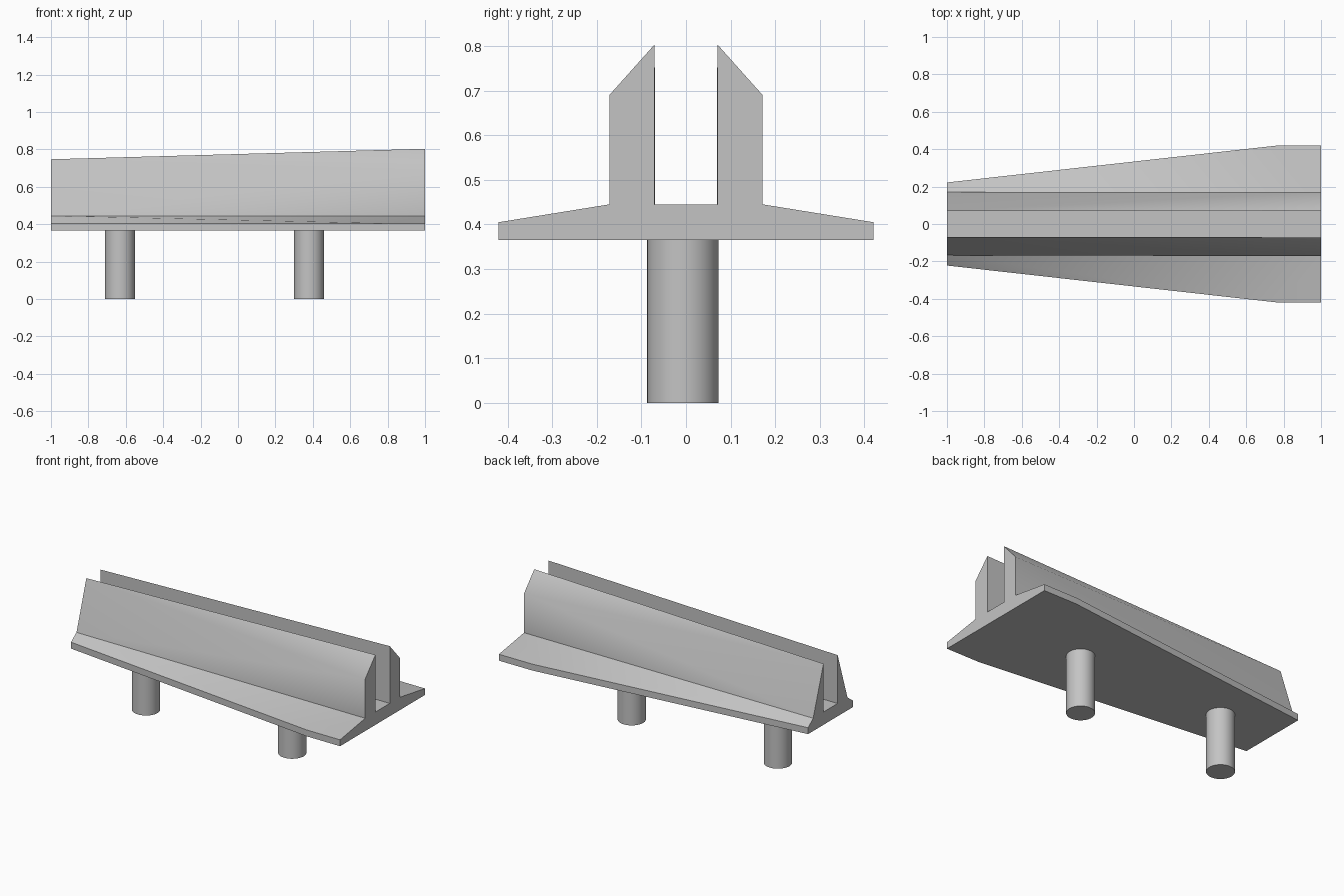
import bpy, bmesh, math

if "Cube" in bpy.data.objects:
    bpy.data.objects.remove(bpy.data.objects["Cube"])

grey = bpy.data.materials.new("plain grey")
grey.use_nodes = True
GREY = (0.55, 0.55, 0.55, 1)
grey.diffuse_color = GREY
grey.node_tree.nodes["Principled BSDF"].inputs["Base Color"].default_value = GREY


def finish(bm, name, angle=30):
    bmesh.ops.recalc_face_normals(bm, faces=bm.faces)
    mesh = bpy.data.meshes.new(name)
    bm.to_mesh(mesh)
    bm.free()
    mesh.materials.append(grey)
    obj = bpy.data.objects.new(name, mesh)
    bpy.context.collection.objects.link(obj)
    bpy.ops.object.select_all(action="DESELECT")
    obj.select_set(True)
    bpy.context.view_layer.objects.active = obj
    bpy.ops.object.shade_smooth_by_angle(angle=math.radians(angle))
    return obj


# Slotted rail: twin walls on a tapering flange
FLOOR, LIP, UNDER = 0.445, 0.405, 0.365
bm = bmesh.new()


def rail_half(side, wall_end):
    def v(x, y, z):
        return bm.verts.new((x, side * y, z))

    # Wide end is "w", narrow end is "n", "c" is the flange corner
    p = dict(
        floor_w=v(1, 0.071, FLOOR), floor_n=v(-1, 0.07, FLOOR),
        top_w=v(1, 0.071, 0.803), top_n=v(-1, 0.07, 0.747),
        shoulder=v(1, 0.172, 0.69),
        base_w=v(1, 0.172, FLOOR), base_n=v(-1, wall_end, FLOOR),
        lip_w=v(1, 0.42, LIP), lip_c=v(0.77, 0.42, LIP), lip_n=v(-1, 0.222, LIP),
        under_w=v(1, 0.42, UNDER), under_c=v(0.77, 0.42, UNDER),
        under_n=v(-1, 0.222, UNDER))
    for names in ("floor_w floor_n top_n top_w",
                  "top_w top_n shoulder",
                  "shoulder top_n base_n",
                  "shoulder base_n base_w",
                  "base_w base_n lip_c lip_w",
                  "base_n lip_n lip_c",
                  "lip_w lip_c under_c under_w",
                  "lip_c lip_n under_n under_c"):
        bm.faces.new([p[n] for n in names.split()])
    return p


back, front = rail_half(1, 0.172), rail_half(-1, 0.167)


def bridge(names):
    # One face across both halves
    names = names.split()
    bm.faces.new([back[n] for n in names] + [front[n] for n in reversed(names)])


bridge("floor_w floor_n")
bridge("under_w under_c under_n")
bridge("under_w lip_w base_w shoulder top_w floor_w")
bridge("under_n lip_n base_n top_n floor_n")
finish(bm, "slotted_rail")

# Mounting pegs
for name, x in (("rear_peg", -0.631), ("front_peg", 0.38)):
    bm = bmesh.new()
    bmesh.ops.create_cone(bm, cap_ends=True, segments=48, radius1=0.08,
                          radius2=0.08, depth=UNDER)
    bmesh.ops.translate(bm, verts=bm.verts, vec=(x, -0.007, UNDER / 2))
    finish(bm, name)
